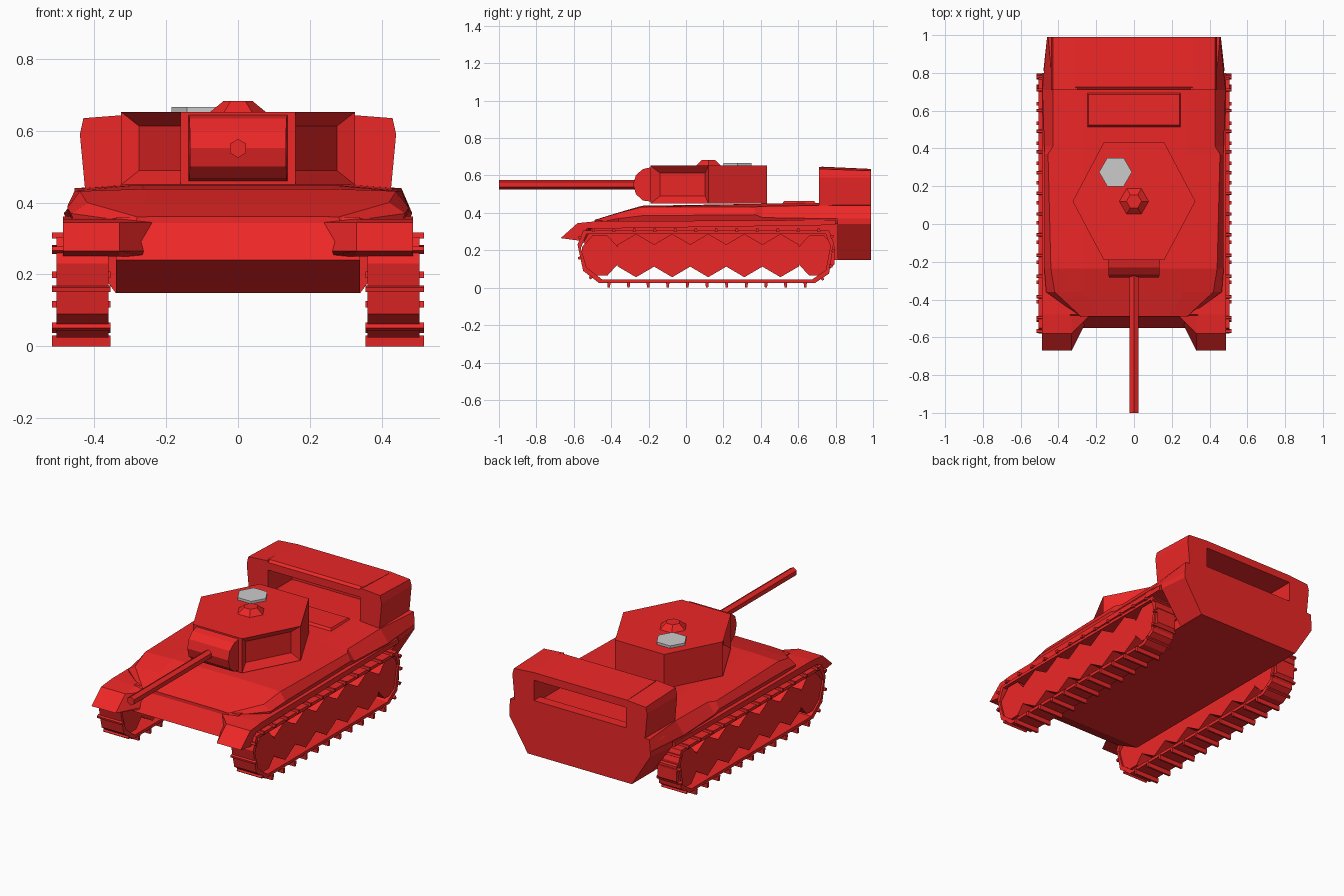
import bpy, bmesh, math
from mathutils import Vector

if "Cube" in bpy.data.objects:
    bpy.data.objects.remove(bpy.data.objects["Cube"])

red = bpy.data.materials.new("red_paint")
red.diffuse_color = (0.85, 0.02, 0.02, 1)
red.use_nodes = True
red.node_tree.nodes["Principled BSDF"].inputs["Base Color"].default_value = red.diffuse_color


def finish(bm, name, mat=red, mirror=False):
    bmesh.ops.recalc_face_normals(bm, faces=bm.faces)
    me = bpy.data.meshes.new(name)
    bm.to_mesh(me)
    bm.free()
    ob = bpy.data.objects.new(name, me)
    bpy.context.collection.objects.link(ob)
    if mat:
        me.materials.append(mat)
    if mirror:
        ob.modifiers.new("mirror", 'MIRROR')
    return ob


def loft(rings, bm=None):
    """Skin closed rings of 3D points and cap both ends."""
    bm = bm or bmesh.new()
    vs = [[bm.verts.new(p) for p in r] for r in rings]
    n = len(rings[0])
    for a, b in zip(vs, vs[1:]):
        for i in range(n):
            j = (i + 1) % n
            bm.faces.new((a[i], a[j], b[j], b[i]))
    bm.faces.new(vs[0])
    bm.faces.new(vs[-1])
    return bm


def along_x(profile, xs, bm=None):
    return loft([[(x, y, z) for y, z in profile] for x in xs], bm)


def along_y(profile, y0, y1, bm=None):
    return loft([[(x, y, z) for x, z in profile] for y in (y0, y1)], bm)


def mirrored_section(y, half):
    return [(x, y, z) for x, z in half] + [(-x, y, z) for x, z in reversed(half)]


def hexagon(cx, cy, r, start=0, sy=1):
    return [(cx + r * math.cos(math.radians(start + 60 * i)),
             cy + sy * r * math.sin(math.radians(start + 60 * i))) for i in range(6)]


# Lower hull tub
finish(along_x([(-0.55, 0.24), (-0.38, 0.148), (0.98, 0.148), (0.98, 0.35), (-0.48, 0.36)],
               (-0.34, 0.34)), "lower_hull")

# Rear hull flaring out over the ends of the tracks
finish(loft([mirrored_section(y, [(0.34, 0.148), (w, 0.34), (w, 0.37)])
             for y, w in ((0.81, 0.48), (0.99, 0.46))]), "rear_hull")

# Upper hull with sloped glacis and side sponsons
finish(loft([
    mirrored_section(-0.49, [(0.28, 0.33), (0.285, 0.345), (0.28, 0.36), (0.2, 0.362)]),
    mirrored_section(-0.36, [(0.45, 0.33), (0.465, 0.37), (0.42, 0.40), (0.26, 0.402)]),
    mirrored_section(-0.235, [(0.455, 0.33), (0.475, 0.385), (0.44, 0.432), (0.26, 0.438)]),
    mirrored_section(0.37, [(0.455, 0.34), (0.475, 0.39), (0.455, 0.432), (0.27, 0.448)]),
    mirrored_section(0.41, [(0.46, 0.34), (0.475, 0.375), (0.43, 0.435), (0.27, 0.449)]),
    mirrored_section(0.71, [(0.47, 0.34), (0.485, 0.37), (0.43, 0.44), (0.27, 0.453)]),
    mirrored_section(0.99, [(0.455, 0.34), (0.46, 0.37), (0.455, 0.44), (0.27, 0.453)]),
]), "upper_hull")

# Fenders: thin plates, bent down at the front, tapering into the glacis
prof = [(-0.67, 0.265), (-0.58, 0.345), (-0.48, 0.355), (0.8, 0.362),
        (0.8, 0.335), (-0.53, 0.315), (-0.56, 0.25)]
inner = [(0.24, max(y, -0.49), z) for y, z in prof]
finish(loft([inner] + [[(x, y, z) for y, z in prof] for x in (0.33, 0.487)]),
       "fender", mirror=True)

# Engine deck panel
finish(loft([[(sx * w, 0.605 + sy * d, z) for sx, sy in ((-1, -1), (1, -1), (1, 1), (-1, 1))]
             for w, d, z in ((0.25, 0.095, 0.445), (0.24, 0.08, 0.463))]), "engine_panel")

# Rear arch: two pillars and a top beam
pillar = along_y([(0.30, 0.42), (0.45, 0.40), (0.425, 0.43), (0.44, 0.59), (0.43, 0.625),
                  (0.30, 0.635)], 0.71, 0.99)
for v in pillar.verts:
    if v.co.y < 0.8 and v.co.z > 0.6:
        v.co.z += 0.01
finish(pillar, "rear_arch_pillar", mirror=True)
finish(along_x([(0.71, 0.59), (0.71, 0.635), (0.725, 0.647), (0.99, 0.635), (0.99, 0.59)],
               (-0.31, 0.31)), "rear_arch_beam")
finish(along_x([(0.93, 0.43), (0.93, 0.47), (0.99, 0.47), (0.99, 0.43)],
               (-0.31, 0.31)), "rear_arch_sill")

# Hexagonal turret with recessed front cheeks
plan = [(0.325, 0.12), (0.16, 0.432), (-0.16, 0.432), (-0.325, 0.12), (-0.16, -0.19), (0.16, -0.19)]
bm = loft([[(x, y, z) for x, y in plan] for z in (0.45, 0.652)])
bmesh.ops.recalc_face_normals(bm, faces=bm.faces)
cheeks = [f for f in bm.faces if f.normal.y < -0.2 and abs(f.normal.x) > 0.3]
bmesh.ops.inset_individual(bm, faces=cheeks, thickness=0.055, depth=-0.035)
finish(bm, "turret")

# Rounded gun mantlet
mant = [(-0.17, 0.458), (-0.23, 0.466), (-0.268, 0.50), (-0.282, 0.552),
        (-0.268, 0.602), (-0.23, 0.634), (-0.17, 0.648)]
finish(loft([[(x * (1 + (y + 0.17) * 0.3), y, z) for y, z in mant]
             for x in (-0.138, 0.138)]), "gun_mantlet")

# Gun barrel
finish(along_y(hexagon(0, 0.551, 0.026, 90), -1.0, -0.26), "gun_barrel")

# Sight dome and grey hatch on the turret roof
finish(loft([[(x, y, z) for x, y in hexagon(0, 0.12, r)]
             for r, z in ((0.08, 0.65), (0.04, 0.683))]), "roof_dome")
finish(loft([[(x, y, z) for x, y in hexagon(-0.098, 0.275, 0.087)]
             for z in (0.65, 0.666)]), "hatch", mat=None)

# Track belt: closed outline with an inner offset, kept hollow
outer = [(-0.55, 0.305), (-0.58, 0.23), (-0.55, 0.09), (-0.465, 0.025), (0.69, 0.025),
         (0.765, 0.075), (0.79, 0.24), (0.765, 0.305)]
c = Vector((0.11, 0.168))
inner = [(y - math.copysign(0.018, y - c.x), z - math.copysign(0.018, z - c.y)) for y, z in outer]
bm = bmesh.new()
loops = [[bm.verts.new((x, y, z)) for y, z in p]
         for x, p in ((0.36, outer), (0.505, outer), (0.505, inner), (0.36, inner))]
for a, b in zip(loops, loops[1:] + loops[:1]):
    for i in range(8):
        j = (i + 1) % 8
        bm.faces.new((a[i], a[j], b[j], b[i]))
finish(bm, "track_belt", mirror=True)

# Track cleats spaced evenly round the belt
bm = bmesh.new()
pts = [Vector(p) for p in outer]
for a, b in zip(pts, pts[1:] + pts[:1]):
    d = b - a
    n = max(1, round(d.length / 0.107))
    t = d.normalized()
    out = Vector((-t.y, t.x))
    if out.dot((a + b) / 2 - c) < 0:
        out = -out
    h = 0.025 if abs(t.x) < 0.99 or a.y < 0.1 else 0.012
    if abs(t.x) < 0.99:
        h = 0.012
    for k in range(n):
        m = a + d * ((k + 0.5) / n)
        along_x([tuple(m - t * 0.009 - out * 0.005), tuple(m + t * 0.009 - out * 0.005),
                 tuple(m + t * 0.006 + out * h), tuple(m - t * 0.006 + out * h)],
                (0.355, 0.517), bm)
finish(bm, "track_cleats", mirror=True)

# Seven hexagonal road wheels per side
for i in range(7):
    y = -0.46 + i * 0.193
    end = i in (0, 6)
    n = 8 if end else 6
    ring = [(y + 0.114 * math.sin(2 * math.pi * (k + (0.5 if end else 0)) / n) * (0.92 if end else 1),
             0.172 + 0.116 * math.cos(2 * math.pi * (k + (0.5 if end else 0)) / n)) for k in range(n)]
    finish(along_x(ring, (0.37, 0.495)), f"road_wheel_{i + 1}", mirror=True)
